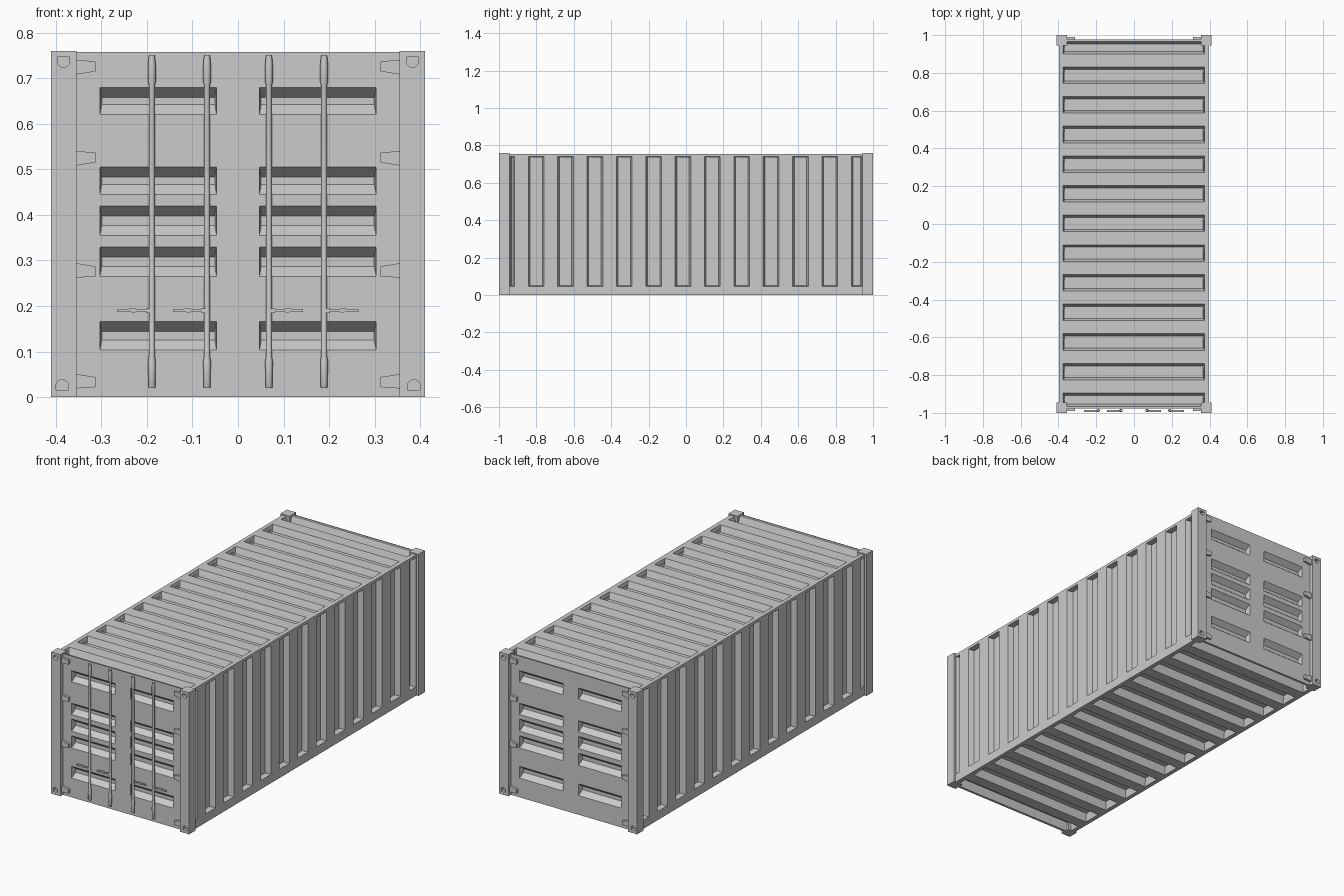
import bpy, bmesh, math
from mathutils import Vector

if "Cube" in bpy.data.objects:
    bpy.data.objects.remove(bpy.data.objects["Cube"])

X, Y, Z = Vector((1, 0, 0)), Vector((0, 1, 0)), Vector((0, 0, 1))


def finish(name, bm):
    me = bpy.data.meshes.new(name)
    bm.to_mesh(me)
    bm.free()
    ob = bpy.data.objects.new(name, me)
    bpy.context.collection.objects.link(ob)
    return ob


def mirror(ob, x=True, y=False):
    m = ob.modifiers.new("mirror", 'MIRROR')
    m.use_axis = (x, y, False)
    m.use_mirror_merge = False


def panel(name, origin, U, V, u_range, v_range, u_rec, v_rec, depth, iu, iv):
    """Flat sheet with tapered recesses at every crossing of u_rec and v_rec."""
    bm = bmesh.new()
    N = U.cross(V)

    def pt(u, v, d=0):
        return bm.verts.new(origin + U * u + V * v - N * d)

    def rect(a, b, c, e, d=0):
        return [pt(a, c, d), pt(b, c, d), pt(b, e, d), pt(a, e, d)]

    us = sorted({*u_range, *[k for r in u_rec for k in r]})
    vs = sorted({*v_range, *[k for r in v_rec for k in r]})
    for a, b in zip(us, us[1:]):
        for c, e in zip(vs, vs[1:]):
            rim = rect(a, b, c, e)
            if (a, b) in u_rec and (c, e) in v_rec:
                floor = rect(a + iu, b - iu, c + iv, e - iv, depth)
                bm.faces.new(floor)
                for i in range(4):
                    j = (i + 1) % 4
                    bm.faces.new((rim[i], rim[j], floor[j], floor[i]))
            else:
                bm.faces.new(rim)
    bmesh.ops.remove_doubles(bm, verts=bm.verts, dist=1e-5)
    return finish(name, bm)


def plate(name, outline, y0, y1):
    """Outline in x,z extruded along y."""
    bm = bmesh.new()
    f = bm.faces.new([bm.verts.new((x, y0, z)) for x, z in outline])
    new = bmesh.ops.extrude_face_region(bm, geom=[f])["geom"]
    bmesh.ops.translate(bm, vec=(0, y1 - y0, 0),
                        verts=[g for g in new if isinstance(g, bmesh.types.BMVert)])
    bmesh.ops.recalc_face_normals(bm, faces=bm.faces)
    return finish(name, bm)


def ribs(centre, half, limit):
    out = []
    for k in range(-6, 7):
        c = centre + 0.157 * k
        out.append((max(c - half, -limit), min(c + half, limit)))
    return out


# Corrugated side walls, roof and underside
side = panel("side_wall", X * 0.398, Y, Z, (-0.96, 0.96), (0, 0.755),
             ribs(-0.016, 0.042, 0.942), [(0.047, 0.74)], 0.03, 0.009, 0.003)
mirror(side)
panel("roof", Z * 0.755, X, Y, (-0.398, 0.398), (-0.978, 0.978),
      [(-0.376, 0.374)], ribs(0.003, 0.044, 0.965), 0.033, 0.008, 0.013)
panel("underside", Vector(), Y, X, (-0.978, 0.978), (-0.398, 0.398),
      ribs(0.003, 0.048, 0.965), [(-0.375, 0.375)], 0.042, 0.013, 0.008)

# Door panels at both ends
end = panel("door_panel", Y * -0.978, X, Z, (-0.365, 0.365), (0, 0.758),
            [(-0.303, -0.047), (0.047, 0.303)],
            [(0.103, 0.166), (0.265, 0.33), (0.355, 0.42), (0.445, 0.505), (0.62, 0.68)],
            0.028, 0.004, 0.022)
mirror(end, x=False, y=True)

# Corner posts with lifting holes
post = plate("corner_post", [(-0.41, 0), (-0.355, 0), (-0.355, 0.76), (-0.41, 0.76)], -1, -0.945)


def hole(cx, cz, flip):
    arc = [(math.cos(math.pi * i / 8), math.sin(math.pi * i / 8)) for i in range(9)]
    pts = [(0.0135, -0.01), *[(0.0135 * c, 0.012 * s) for c, s in arc], (-0.0135, -0.01)]
    cutter = plate("hole_cutter", [(cx + x, cz + z * flip) for x, z in pts], -1.02, -0.982)
    cutter.hide_render = True
    cutter.hide_set(True)
    b = post.modifiers.new("hole", 'BOOLEAN')
    b.operation, b.solver, b.object = 'DIFFERENCE', 'EXACT', cutter


hole(-0.383, 0.736, -1)
hole(-0.386, 0.026, 1)
mirror(post, y=True)

# Hinges
for z, s in ((0.035, 1), (0.278, 1), (0.524, -1), (0.724, -1)):
    h = plate("hinge", [(-0.356, z - 0.016), (-0.313, z - 0.011 - 0.002 * s),
                        (-0.313, z + 0.011 - 0.002 * s), (-0.356, z + 0.016)], -0.99, -0.975)
    mirror(h, y=True)

# Locking bars with thicker ends, plus handles, on the front only
steps = [(0.02, 0.0065), (0.022, 0.0075), (0.08, 0.0085), (0.088, 0.0065),
         (0.685, 0.0065), (0.692, 0.0085), (0.73, 0.0085), (0.75, 0.0065)]
for bx in (-0.189, -0.068):
    bm = bmesh.new()
    n = 12
    rings = [[bm.verts.new((bx + r * math.cos(2 * math.pi * i / n),
                            -0.987 + r * math.sin(2 * math.pi * i / n), z))
              for i in range(n)] for z, r in steps]
    for lo, hi in zip(rings, rings[1:]):
        for i in range(n):
            j = (i + 1) % n
            bm.faces.new((lo[i], lo[j], hi[j], hi[i])).smooth = True
    bm.faces.new(rings[0][::-1])
    bm.faces.new(rings[-1])
    bar = finish("locking_bar", bm)
    for e in bar.data.edges:
        e.use_edge_sharp = all(v < n for v in e.vertices)
    mirror(bar)
    outline = [(-0.003, 0.005), (-0.013, 0.005), (-0.013, 0.002), (-0.028, 0.002), (-0.038, 0.005),
               (-0.06, 0.003), (-0.075, 0.003), (-0.075, -0.003), (-0.06, -0.003),
               (-0.038, -0.004), (-0.028, -0.002), (-0.013, -0.002), (-0.013, -0.005), (-0.003, -0.005)]
    handle = plate("bar_handle", [(bx + x, 0.19 + z) for x, z in outline], -0.994, -0.985)
    mirror(handle)
